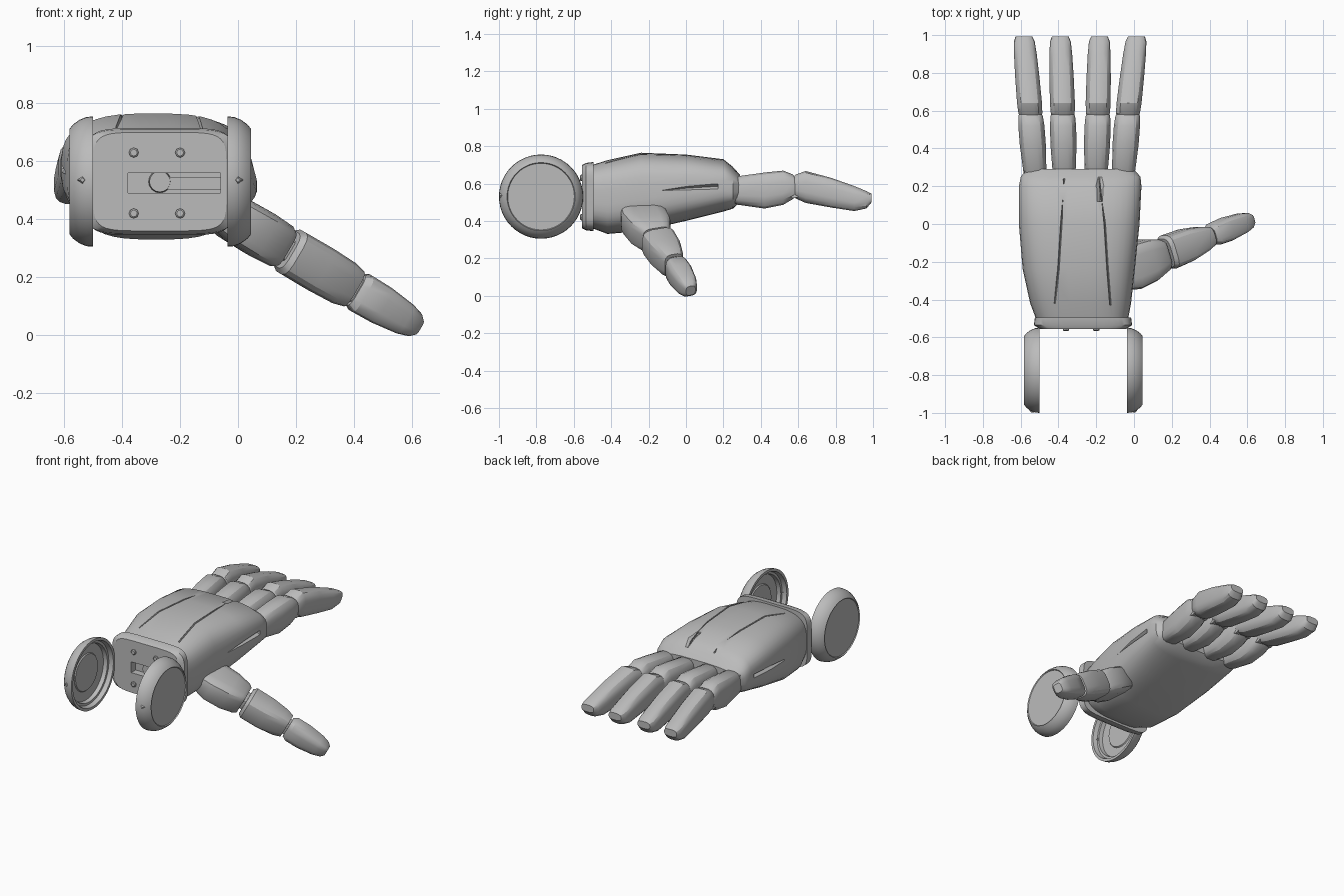
import bpy, bmesh, math
from mathutils import Matrix, Vector

cube = bpy.data.objects.get("Cube")
if cube:
    bpy.data.objects.remove(cube)

# Material
grey = bpy.data.materials.new("mid_grey")
grey.use_nodes = True
grey.diffuse_color = (0.5, 0.5, 0.5, 1)
grey.node_tree.nodes["Principled BSDF"].inputs["Base Color"].default_value = (0.5, 0.5, 0.5, 1)


def skin(name, rings, matrix=None, angle=32):
    """Bridge rings of points into a closed, capped solid."""
    bm = bmesh.new()
    loops = [[bm.verts.new(p) for p in ring] for ring in rings]
    n = len(loops[0])
    for a, b in zip(loops, loops[1:]):
        for i in range(n):
            j = (i + 1) % n
            bm.faces.new((a[i], a[j], b[j], b[i]))
    bm.faces.new(loops[0])
    bm.faces.new(loops[-1])
    if matrix:
        bm.transform(matrix)
    bmesh.ops.recalc_face_normals(bm, faces=bm.faces)
    mesh = bpy.data.meshes.new(name)
    bm.to_mesh(mesh)
    bm.free()
    mesh.materials.append(grey)
    obj = bpy.data.objects.new(name, mesh)
    bpy.context.collection.objects.link(obj)
    smooth(obj, angle)
    return obj


def smooth(obj, angle=32):
    bpy.ops.object.select_all(action='DESELECT')
    obj.select_set(True)
    bpy.context.view_layer.objects.active = obj
    bpy.ops.object.shade_smooth_by_angle(angle=math.radians(angle))


def loft(name, stations, power=3.0, n=32, matrix=None, angle=32):
    """Stations are (y, x_min, x_max, z_min, z_max) with rounded-box sections."""
    rings = []
    for y, x0, x1, z0, z1 in stations:
        ring = []
        for i in range(n):
            a = 2 * math.pi * (i + 0.5 * (n > 4)) / n
            c, s = math.cos(a), math.sin(a)
            u = math.copysign(abs(c) ** (2 / power), c)
            v = math.copysign(abs(s) ** (2 / power), s)
            ring.append(((x0 + x1) / 2 + u * (x1 - x0) / 2, y,
                         (z0 + z1) / 2 + v * (z1 - z0) / 2))
        rings.append(ring)
    return skin(name, rings, matrix, angle)


def lathe(name, profile, centre, axis='X', n=48):
    """Profile is (offset along axis, radius)."""
    rings = []
    for d, r in profile:
        ring = []
        for i in range(n):
            a = 2 * math.pi * i / n
            p, q = r * math.cos(a), r * math.sin(a)
            ring.append((d, p, q) if axis == 'X' else (p, d, q))
        rings.append(ring)
    return skin(name, rings, Matrix.Translation(centre))


def box(name, lo, hi):
    x0, y0, z0 = lo
    x1, y1, z1 = hi
    return skin(name, [[(x0, y, z0), (x1, y, z0), (x1, y, z1), (x0, y, z1)] for y in (y0, y1)])


def cut(obj, cutter):
    mod = obj.modifiers.new("cut", 'BOOLEAN')
    mod.operation, mod.solver, mod.object = 'DIFFERENCE', 'EXACT', cutter
    bpy.context.view_layer.objects.active = obj
    bpy.ops.object.modifier_apply(modifier=mod.name)
    bpy.data.objects.remove(cutter)
    smooth(obj)


# Palm shell
palm = loft("palm", [
    (-0.50, -0.52, -0.03, 0.36, 0.70),
    (-0.42, -0.55, -0.015, 0.33, 0.725),
    (-0.24, -0.59, 0.005, 0.345, 0.765),
    (0.00, -0.61, 0.03, 0.40, 0.755),
    (0.20, -0.61, 0.04, 0.45, 0.73),
    (0.25, -0.60, 0.035, 0.465, 0.69),
    (0.29, -0.57, 0.0, 0.50, 0.645)], power=3.2, n=40)


def groove(points, half_width, depth):
    return loft("groove_cutter", [(y, x - half_width, x + half_width, z - depth, z + depth)
                                  for y, x, z in points], power=2, n=4)


# Panel seams, knuckle notch and side slots
cut(palm, groove([(-0.42, -0.42, 0.722), (-0.24, -0.40, 0.761), (0, -0.385, 0.752), (0.24, -0.37, 0.70)], 0.005, 0.014))
cut(palm, groove([(-0.43, -0.125, 0.708), (-0.24, -0.14, 0.756), (0, -0.155, 0.749), (0.24, -0.185, 0.70)], 0.005, 0.014))
cut(palm, groove([(0.12, -0.18, 0.745), (0.19, -0.18, 0.735), (0.25, -0.18, 0.70)], 0.022, 0.02))
for x in (-0.612, 0.037):
    cut(palm, groove([(-0.16, x, 0.56), (0.0, x, 0.575), (0.17, x, 0.585)], 0.022, 0.014))

# Wrist band with slot, actuator and screws
band = loft("wrist_band", [
    (-0.555, -0.50, -0.04, 0.36, 0.70),
    (-0.535, -0.53, -0.01, 0.35, 0.71),
    (-0.495, -0.525, -0.015, 0.345, 0.715)], power=6, n=40)
cut(band, box("slot_cutter", (-0.38, -0.60, 0.49), (-0.06, -0.51, 0.56)))
box("slot_bar", (-0.27, -0.54, 0.502), (-0.06, -0.50, 0.545))
lathe("slot_pivot", [(-0.545, 0.036), (-0.50, 0.04)], (-0.27, 0, 0.53), 'Y', 16)
for x in (-0.36, -0.20):
    for z in (0.42, 0.63):
        lathe("wrist_screw", [(-0.566, 0.012), (-0.562, 0.017), (-0.54, 0.017)], (x, 0, z), 'Y', 8)

# Wrist discs: domed outside, hollow inside
dish = [(0.006, 0.172), (0.006, 0.178), (0.0, 0.182), (0.012, 0.197), (0.034, 0.213),
        (0.058, 0.223), (0.082, 0.225), (0.082, 0.208), (0.055, 0.20), (0.055, 0.185),
        (0.03, 0.18), (0.03, 0.12), (0.036, 0.115)]
for name, x, side in (("right_disc", -0.582, 1), ("left_disc", 0.045, -1)):
    lathe(name, [(side * d, r) for d, r in dish], (x, -0.775, 0.53))
    lathe(name + "_stud", [(-0.012, 0.008), (0.0, 0.018), (0.02, 0.018)],
          (x + side * 0.045, -0.985, 0.535), 'Y', 4)

# Fingers: (y, half width, bottom, top)
proximal = [(0.22, 0.05, 0.51, 0.60), (0.28, 0.062, 0.485, 0.64), (0.42, 0.07, 0.465, 0.66),
            (0.52, 0.07, 0.485, 0.67), (0.57, 0.066, 0.515, 0.65), (0.60, 0.055, 0.54, 0.62)]
distal = [(0.555, 0.045, 0.55, 0.62), (0.585, 0.064, 0.52, 0.648), (0.64, 0.067, 0.495, 0.668),
          (0.78, 0.065, 0.47, 0.63), (0.90, 0.061, 0.452, 0.587), (0.965, 0.056, 0.466, 0.56),
          (0.993, 0.045, 0.50, 0.545)]
names = ("little", "ring", "middle", "index")
for name, base, mid, tip in zip(names, (-0.525, -0.37, -0.20, -0.055),
                                (-0.548, -0.377, -0.191, -0.033), (-0.582, -0.39, -0.183, 0.012)):
    def centre(y):
        if y < 0.58:
            return base + (mid - base) * (y - 0.28) / 0.3
        return mid + (tip - mid) * (y - 0.58) / 0.4

    for part, data in (("proximal", proximal), ("distal", distal)):
        loft(f"{name}_finger_{part}",
             [(y, centre(y) - w, centre(y) + w, z0, z1) for y, w, z0, z1 in data],
             power=3, n=16, angle=28)
    for y, r in ((0.27, 0.05), (0.577, 0.048)):
        lathe(f"{name}_finger_hinge", [(-0.055, r), (0.055, r)], (centre(y), y, 0.57), 'X', 16)

# Thumb: built along its own axis, then placed
axis = Vector((0.815, 0.32, -0.48)).normalized()
across = axis.cross(Vector((0.5, 0, 0.87))).normalized()
up = across.cross(axis)
place = Matrix((across, axis, up)).transposed().to_4x4()
place.translation = (0, -0.22, 0.395)


def thumb(name, data, power=3.5):
    """Data is (distance along thumb, half width, half height)."""
    return loft(name, [(t, -w, w, -h, h) for t, w, h in data], power, 16, place, 28)


thumb("thumb_base", [(-0.12, 0.10, 0.06), (-0.02, 0.125, 0.082), (0.09, 0.115, 0.085),
                     (0.17, 0.088, 0.08), (0.19, 0.075, 0.068)], 4.5)
thumb("thumb_hinge", [(0.17, 0.05, 0.04), (0.24, 0.05, 0.04)], 6)
thumb("thumb_middle", [(0.205, 0.08, 0.07), (0.225, 0.093, 0.084), (0.34, 0.088, 0.085),
                       (0.44, 0.068, 0.081), (0.485, 0.052, 0.07)])
thumb("thumb_tip_hinge", [(0.46, 0.035, 0.045), (0.53, 0.035, 0.045)], 6)
thumb("thumb_tip", [(0.495, 0.045, 0.06), (0.52, 0.06, 0.072), (0.60, 0.064, 0.07),
                    (0.70, 0.054, 0.058), (0.745, 0.042, 0.045), (0.765, 0.026, 0.028)])
